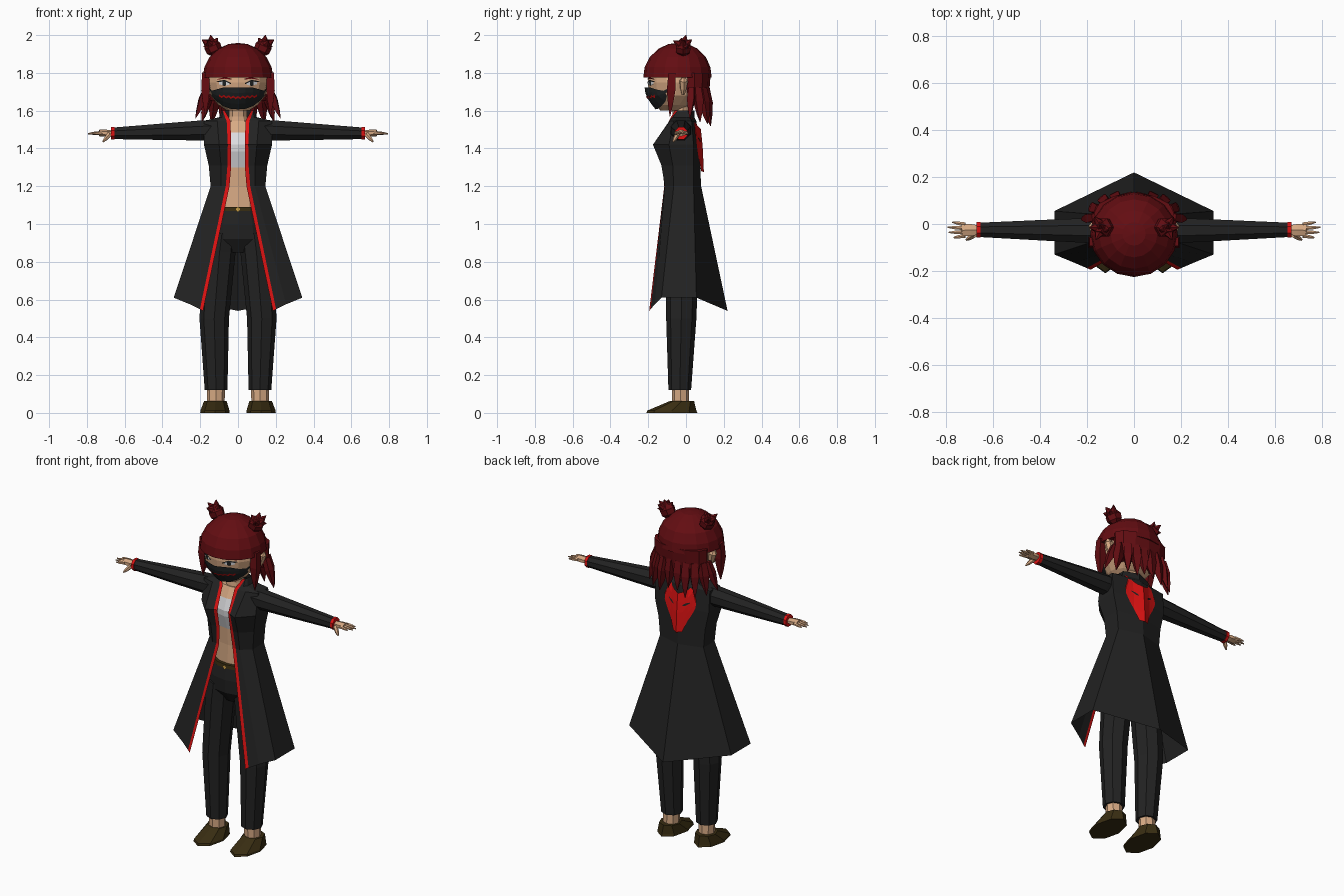
import bpy, bmesh, math
from mathutils import Vector

def mat(name, r, g, b):
    m = bpy.data.materials.new(name)
    m.diffuse_color = (r, g, b, 1)
    return m

BLACK = mat("black cloth", .016, .016, .016)
RED = mat("bright red", .72, .006, .006)
HAIR = mat("dark red hair", .125, .004, .006)
SKIN = mat("skin", .68, .40, .23)
BROWN = mat("brown leather", .04, .026, .006)
WHITE = mat("white", .72, .72, .74)
GOLD = mat("gold", .6, .35, .06)
MASK = mat("mask charcoal", .014, .017, .018)

def make(name, verts, faces, mats, pick=None, mirror=True, solid=True):
    me = bpy.data.meshes.new(name)
    me.from_pydata([tuple(v) for v in verts], [], faces)
    for m in mats:
        me.materials.append(m)
    if solid:
        bm = bmesh.new()
        bm.from_mesh(me)
        bmesh.ops.recalc_face_normals(bm, faces=bm.faces)
        bm.to_mesh(me)
        bm.free()
    if pick:
        for p in me.polygons:
            p.material_index = pick(p)
    ob = bpy.data.objects.new(name, me)
    bpy.context.collection.objects.link(ob)
    if mirror:
        ob.modifiers.new("mirror", 'MIRROR').use_clip = True
    return ob

def skin_rings(rings):
    """Verts and faces of a capped tube through equal rings."""
    n, k = len(rings[0]), len(rings)
    verts = [p for r in rings for p in r]
    faces = [(i*n+j, i*n+(j+1) % n, (i+1)*n+(j+1) % n, (i+1)*n+j) for i in range(k-1) for j in range(n)]
    return verts, faces + [tuple(range(n))[::-1], tuple(range((k-1)*n, k*n))]

def stack(name, rows, mats, n=12, pick=None, mirror=False):
    """Loft of horizontal ellipses (z, cx, cy, rx, ry)."""
    rings = [[(cx+rx*math.sin(2*math.pi*j/n), cy-ry*math.cos(2*math.pi*j/n), z) for j in range(n)]
             for z, cx, cy, rx, ry in rows]
    return make(name, *skin_rings(rings), mats, pick, mirror)

def tubes(name, items, mats, n=4, mirror=True):
    """Straight tubes (start, end, [(t, radius), ...]) joined in one object."""
    verts, faces = [], []
    for a, b, prof in items:
        a, b = Vector(a), Vector(b)
        q = (b-a).to_track_quat('Z', 'Y')
        rings = [[a.lerp(b, t) + q @ Vector((r*math.cos(2*math.pi*(j+.5)/n), r*math.sin(2*math.pi*(j+.5)/n), 0))
                  for j in range(n)] for t, r in prof]
        v, f = skin_rings(rings)
        faces += [tuple(i+len(verts) for i in g) for g in f]
        verts += v
    return make(name, verts, faces, mats, mirror=mirror)

def lerp_rows(rows, z):
    rows = sorted(rows)
    for a, b in zip(rows, rows[1:]):
        if z <= b[0]:
            t = max(0, (z-a[0])/(b[0]-a[0]))
            return [p+(q-p)*t for p, q in zip(a, b)]
    return rows[-1]

def patch(name, cols, material, surf, rows=1, back=False):
    """Thin sheet laid on a surface y = surf(x, z); cols are (x, z low, z high)."""
    k = rows+1
    verts = [(x, surf(x, lo+(hi-lo)*i/rows), lo+(hi-lo)*i/rows) for x, lo, hi in cols for i in range(k)]
    faces = [(c*k+i, (c+1)*k+i, (c+1)*k+i+1, c*k+i+1) for c in range(len(cols)-1) for i in range(rows)]
    if back:
        faces = [f[::-1] for f in faces]
    return make(name, verts, faces, [material], solid=False)

# Long coat: rows of (z, edge x y, bust x y, side x, side front y, side back y, back y)
COAT = [(1.60, .07, -.06, .08, -.045, .085, -.03, .01, .045),
        (1.565, .05, -.08, .085, -.07, .10, -.05, .02, .045),
        (1.545, .04, -.09, .11, -.085, .18, -.065, .03, .055),
        (1.42, .036, -.145, .10, -.175, .18, -.09, .04, .07),
        (1.31, .036, -.125, .09, -.13, .155, -.07, .04, .075),
        (1.20, .045, -.115, .09, -.112, .145, -.065, .04, .08),
        (.54, .185, -.195, .255, -.165, .34, -.13, .055, .22)]
verts = []
for z, ex, ey, mx, my, sx, sf, sb, yb in COAT:
    dz = (.035, .07) if z < 1 else (0, 0)       # hem rises at the sides
    e, m = Vector((ex, ey, z)), Vector((mx, my, z+dz[0]))
    verts += [e, e+(m-e).normalized()*.02, m, (sx, sf, z+dz[1]), (sx, sb, z+dz[1]), (0, yb, z)]
faces = [(r*6+c, r*6+6+c, r*6+7+c, r*6+c+1) for r in range(len(COAT)-1) for c in range(5)]
make("long_coat", verts, faces, [BLACK, RED], lambda p: int(p.index % 5 == 0), solid=False)

# Sleeves, cuffs, hands
tubes("sleeve", [((.14, -.028, 1.497), (.66, -.025, 1.48), [(0, .058), (.12, .057), (.5, .047), (1, .033)])], [BLACK], 8)
tubes("cuff", [((.655, -.025, 1.48), (.672, -.025, 1.48), [(0, .036), (1, .036)])], [RED], 8)
hand = [((.66, -.025, 1.48), (.735, -.027, 1.482), [(0, .022), (.5, .03), (1, .029)]),
        ((.68, -.045, 1.475), (.715, -.068, 1.435), [(0, .014), (.6, .011), (1, .004)])]
for i, tip in enumerate((.77, .79, .795, .775)):
    hand.append(((.72, -.05+.016*i, 1.483), (tip, -.058+.022*i, 1.478), [(0, .010), (.6, .008), (1, .003)]))
hand_ob = tubes("hand", hand, [SKIN], 6)
for v in hand_ob.data.vertices[:18]:            # flatten the palm
    v.co.z = 1.482+(v.co.z-1.482)*.6

# Torso with short top, neck
stack("torso", [(1.06, 0, -.03, .12, .07), (1.2, 0, -.03, .115, .066), (1.3, 0, -.03, .12, .072),
                (1.385, 0, -.035, .13, .095), (1.42, 0, -.035, .13, .098), (1.485, 0, -.03, .12, .08), (1.545, 0, -.025, .09, .052)],
      [SKIN, WHITE], pick=lambda p: int(1.3 < p.center.z < 1.48))
stack("neck", [(1.52, 0, -.025, .058, .05), (1.57, 0, -.025, .05, .045), (1.66, 0, -.035, .048, .045)], [SKIN], 10)

# Trousers, belt, ankles, shoes
stack("trouser_hips", [(1.08, 0, -.03, .125, .088), (1.0, 0, -.028, .155, .098), (.92, 0, -.025, .16, .095), (.85, 0, -.02, .09, .05)], [BLACK])
stack("trouser_leg", [(.95, .085, -.025, .08, .088), (.85, .098, -.022, .085, .09), (.5, .126, -.025, .078, .08),
                      (.12, .116, -.033, .06, .06)], [BLACK], 8, mirror=True)
stack("belt", [(1.068, 0, -.03, .13, .093), (1.09, 0, -.03, .128, .09)], [BROWN])
make("buckle", [(.016, -.128, 1.08), (0, -.13, 1.092), (0, -.13, 1.062)], [(0, 1, 2)], [GOLD], solid=False)
stack("ankle", [(.04, .117, -.028, .046, .045), (.13, .117, -.03, .048, .045)], [SKIN], 8, mirror=True)
stack("shoe", [(0, .122, -.075, .078, .135), (.012, .122, -.075, .077, .13), (.062, .12, -.022, .06, .065)],
      [BROWN], 8, mirror=True)

# Head, ears
HEAD = [(1.60, 0, -.085, .06, .05), (1.63, 0, -.07, .105, .09), (1.68, 0, -.055, .145, .138),
        (1.75, 0, -.045, .163, .158), (1.84, 0, -.045, .155, .15)]
stack("head", HEAD, [SKIN], 16)
tubes("ear", [((.155, -.015, 1.685), (.175, -.012, 1.775), [(0, .008), (.35, .018), (.8, .024), (1, .010)])], [SKIN], 6)

def face(off):
    def surf(x, z):
        _, _, cy, rx, ry = lerp_rows(HEAD, z)
        return cy-ry*math.sqrt(max(0, 1-(x/rx)**2))-off-.01*max(0, 1-x/.08)*(off > .008)
    return surf

# Face mask with a jagged red mouth, straps, eyes and brows
patch("face_mask", [(0, 1.607, 1.722), (.04, 1.61, 1.724), (.08, 1.625, 1.722), (.115, 1.65, 1.712), (.14, 1.68, 1.705)],
      MASK, face(.010), 4)
patch("mask_strap", [(.138, 1.69, 1.706), (.15, 1.708, 1.718), (.159, 1.728, 1.738)], MASK, face(.006))
patch("mask_mouth", [(.0125*i, 1.668+.001*i-.009*(i % 2), 1.678+.001*i-.009*(i % 2)) for i in range(9)], RED, face(.0125))
patch("eye_white", [(.045, 1.738, 1.748), (.07, 1.732, 1.757), (.1, 1.74, 1.752)], WHITE, face(.004))
patch("eye_pupil", [(.064, 1.733, 1.757), (.073, 1.731, 1.759), (.082, 1.734, 1.757)], MASK, face(.006))
patch("eye_lash", [(.038, 1.741, 1.747), (.07, 1.756, 1.763), (.1, 1.751, 1.758), (.115, 1.755, 1.757)], MASK, face(.007))
patch("eyebrow", [(.035, 1.764, 1.77), (.07, 1.769, 1.777), (.11, 1.764, 1.767)], HAIR, face(.006))

# Hair cap, back hair, locks
stack("hair_cap", [(1.775, 0, -.045, .155, .15), (1.775, 0, -.045, .187, .181), (1.83, 0, -.045, .178, .174),
                   (1.885, 0, -.043, .15, .148), (1.93, 0, -.042, .1, .1), (1.953, 0, -.042, .05, .05),
                   (1.958, 0, -.042, .004, .004)], [HAIR], 16)
stack("back_hair", [(1.80, 0, .045, .172, .086), (1.72, 0, .045, .17, .08), (1.655, 0, .05, .15, .065)], [HAIR])
locks = [((.172, -.075, 1.80), (.172, -.085, 1.57), .032), ((.165, .03, 1.72), (.225, .02, 1.56), .026),
         ((.15, .06, 1.72), (.19, .075, 1.54), .03), ((.115, .085, 1.72), (.14, .115, 1.53), .032),
         ((.07, .1, 1.72), (.085, .13, 1.52), .032), ((.025, .105, 1.72), (.03, .125, 1.55), .03)]
tubes("hair_lock", [(a, b, [(0, r*.8), (.4, r), (.75, r*.55), (1, .002)]) for a, b, r in locks], [HAIR], 4)

# Spiky hair buns
bun = (.137, -.015, 1.94)
items = [((.115, -.015, 1.895), (.15, -.015, 1.975), [(0, .02), (.25, .042), (.6, .045), (1, .02)])]
for dx, dy, dz in ((.008, .015, .06), (.053, 0, .035), (-.03, -.01, .045), (.03, .045, .035), (.025, -.052, .03), (.045, .025, .0)):
    tip = (bun[0]+dx, bun[1]+dy, bun[2]+dz)
    items.append((bun, tip, [(0, .02), (.45, .022), (1, .002)]))
tubes("hair_bun", items, [HAIR], 6)

# Beast mask panel on the back of the coat
def coat_back(off):
    def surf(x, z):
        _, _, _, _, _, sx, _, sb, yb = lerp_rows(COAT, z)
        return yb+(sb-yb)*x/sx+off+.014*max(0, 1-x/.06)
    return surf

patch("back_panel", [(0, 1.275, 1.505), (.03, 1.28, 1.515), (.055, 1.345, 1.53), (.082, 1.39, 1.57), (.103, 1.435, 1.47)],
      RED, coat_back(.004), 4, back=True)
patch("back_panel_eye", [(.03, 1.435, 1.44), (.045, 1.438, 1.452), (.07, 1.455, 1.46)], BLACK, coat_back(.008), back=True)
